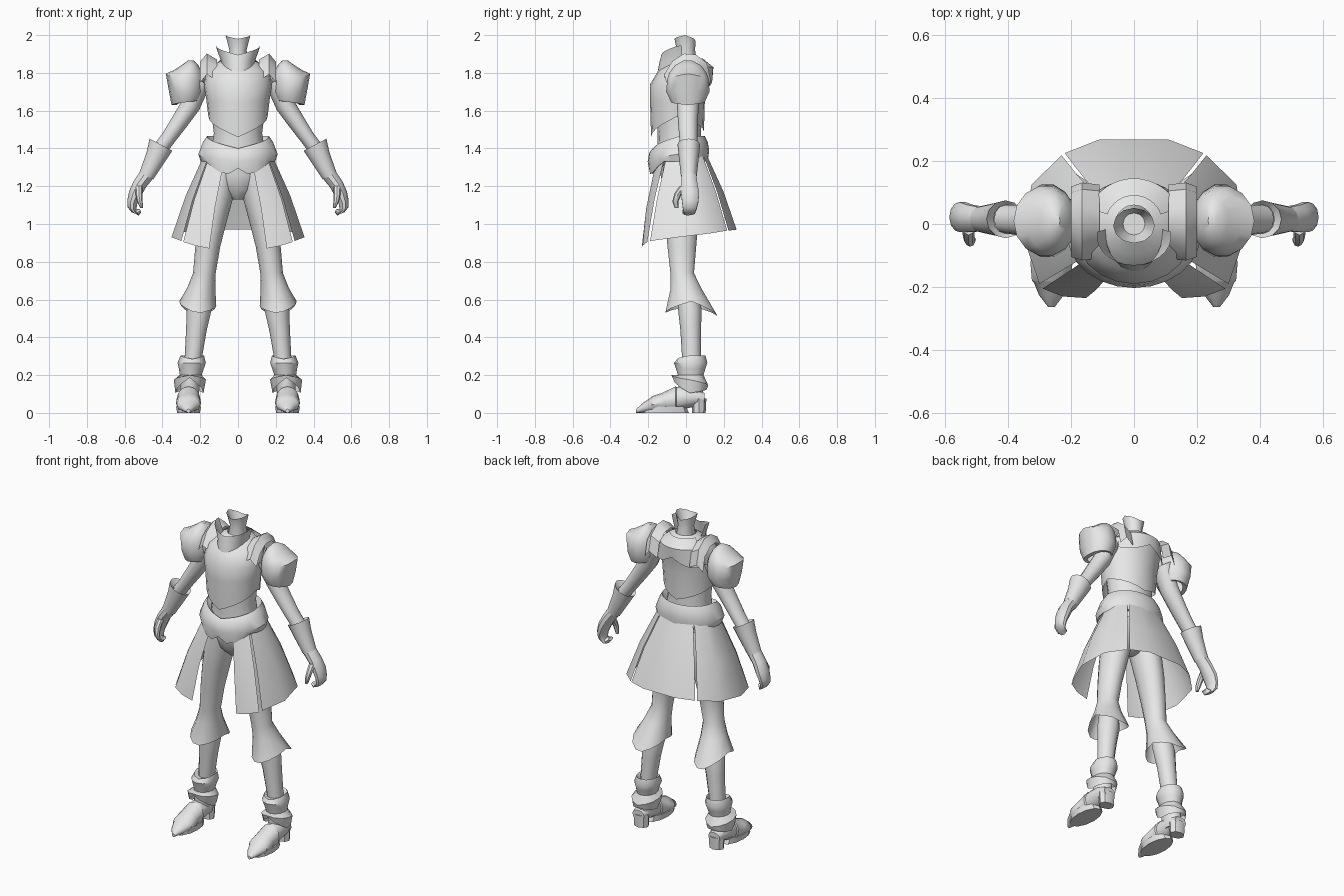
import bpy, bmesh, math
from mathutils import Vector

steel = bpy.data.materials.new("light_grey")
steel.diffuse_color = (0.8, 0.8, 0.8, 1)
X, Y, Z = Vector((1, 0, 0)), Vector((0, 1, 0)), Vector((0, 0, 1))


def finish(name, bm, mirror, angle=38):
    bmesh.ops.recalc_face_normals(bm, faces=bm.faces)
    me = bpy.data.meshes.new(name)
    bm.to_mesh(me)
    bm.free()
    me.materials.append(steel)
    ob = bpy.data.objects.new(name, me)
    bpy.context.collection.objects.link(ob)
    bpy.ops.object.select_all(action='DESELECT')
    ob.select_set(True)
    bpy.context.view_layer.objects.active = ob
    bpy.ops.object.shade_smooth_by_angle(angle=math.radians(angle))
    if mirror:
        m = ob.modifiers.new("mirror", 'MIRROR')
        m.use_mirror_merge = False
    return ob


def lift(off, a):
    """Rim offset at angle a; a tuple gives right, back, left, front peaks."""
    if callable(off):
        return off(math.degrees(a) % 360 - 270)
    total = 0
    for k, o in enumerate(off):
        d = abs((a - k * math.pi / 2 + math.pi) % (2 * math.pi) - math.pi)
        total += o * max(0, 1 - d / (math.pi / 2))
    return total


def loft(name, rings, n=12, u=X, v=Y, arc=None, caps=(0, 0), mirror=False, tilt=0, angle=38):
    """Skin elliptical rings: (x, y, z, radius u, radius v, optional rim offset)."""
    if tilt:
        t = math.radians(tilt)
        u = Vector((math.cos(t), 0, math.sin(t)))
    w = u.cross(v)
    bm = bmesh.new()
    rows = []
    for r in rings:
        off = r[5] if len(r) > 5 else (0, 0, 0, 0)
        row = []
        for i in range(n + 1 if arc else n):
            a = math.radians(arc[0] + (arc[1] - arc[0]) * i / n) if arc else 2 * math.pi * i / n
            row.append(bm.verts.new(Vector(r[:3]) + u * r[3] * math.cos(a)
                                    + v * r[4] * math.sin(a) + w * lift(off, a)))
        rows.append(row)
    for p, q in zip(rows, rows[1:]):
        for i in range(n):
            j = i + 1 if arc else (i + 1) % n
            bm.faces.new((p[i], p[j], q[j], q[i]))
    for flag, row in zip(caps, (rows[0], rows[-1])):
        if flag:
            bm.faces.new(row)
    return finish(name, bm, mirror, angle)


def sheet(name, rows, mirror=True):
    """Surface through rows of points."""
    bm = bmesh.new()
    vs = [[bm.verts.new(p) for p in row] for row in rows]
    for p, q in zip(vs, vs[1:]):
        for i in range(len(p) - 1):
            bm.faces.new((p[i], p[i + 1], q[i + 1], q[i]))
    return finish(name, bm, mirror)


# Neck with open cupped collar
loft("neck", [(0, 0, 1.83, .06, .065), (0, 0, 1.92, .045, .048),
              (0, -.005, 2.0, .066, .056, (0, -.03, 0, -.02)),
              (0, 0, 1.92, .035, .035)], caps=(0, 1))
# Front gorget and zigzag back collar
loft("gorget", [(0, -.03, 1.80, .085, .125, (0, 0, 0, -.02)), (0, -.035, 1.86, .09, .105),
                (0, -.04, 1.945, .118, .09, (0, 0, 0, -.05))], arc=(170, 370), n=14)
loft("back_collar", [(0, .0, 1.875, .09, .09), (0, .0, 1.83, .15, .145),
                     (0, 0, 1.77, .175, .14,
                      lambda d: -.05 * abs(math.sin(math.radians(d) * 2)))],
     arc=(20, 160), n=16)
# Breastplate and backplate
loft("breastplate", [(0, -.045, 1.57, .157, .14, (0, -.08, 0, -.11)),
                     (0, -.045, 1.66, .168, .145, (0, 0, 0, -.02)),
                     (0, -.04, 1.74, .18, .15), (0, -.01, 1.81, .165, .138),
                     (0, 0, 1.855, .11, .095), (0, 0, 1.88, .06, .06)], n=20)
loft("waist", [(0, -.035, 1.34, .15, .12), (0, -.035, 1.48, .128, .115),
               (0, -.04, 1.62, .145, .12)], n=16)
# Padded belt with two front lobes


def lobes(d):
    d = abs((d + 180) % 360 - 180)
    return -.075 * max(0, 1 - abs(d - 20) / 38)


loft("belt", [(0, -.035, 1.42, .135, .12, (0, 0, 0, -.03)),
              (0, -.035, 1.465, .165, .135, (0, 0, 0, -.065)),
              (0, -.04, 1.435, .185, .155, (0, 0, 0, -.06)),
              (0, -.04, 1.37, .21, .163, (0, .02, 0, -.04)),
              (0, -.04, 1.33, .197, .155, lobes),
              (0, -.035, 1.34, .15, .115, lobes)], n=24)
loft("pelvis", [(0, -.025, 1.38, .14, .11), (0, -.025, 1.26, .145, .11),
                (0, -.025, 1.18, .10, .09), (0, -.02, 1.13, .03, .05)], caps=(0, 1))


# Skirt panels, bowed outward halfway down
def panel(name, top, hem, mirror=True):
    mid = []
    for a, b in zip(top, hem):
        m = (Vector(a) + Vector(b)) / 2
        mid.append(m + Vector((m.x, m.y, 0)).normalized() * .012)
    sheet(name, [top, mid, hem], mirror)


panel("skirt_front", [(.08, -.165, 1.30), (.115, -.145, 1.33), (.155, -.115, 1.35)],
      [(.152, -.235, .87), (.225, -.23, .885), (.29, -.205, .905)])
panel("skirt_side", [(.158, -.105, 1.35), (.178, -.03, 1.37), (.165, .04, 1.37), (.118, .085, 1.37)],
      [(.30, -.19, .91), (.352, -.04, .93), (.325, .125, .95), (.23, .218, .965)])
panel("skirt_back", [(-.112, .09, 1.37), (-.05, .108, 1.37), (.05, .108, 1.37), (.112, .09, 1.37)],
      [(-.22, .225, .965), (-.11, .268, .97), (.11, .268, .97), (.22, .225, .965)], False)

# Shoulder armour
loft("pauldron", [(.265, .01, 1.65, .06, .075, (-.02, 0, 0, 0)),
                  (.275, .01, 1.645, .077, .09, (-.015, 0, .015, 0)),
                  (.275, .01, 1.70, .09, .118),
                  (.28, .01, 1.765, .102, .112, (.03, 0, 0, 0)),
                  (.265, .01, 1.80, .075, .10, (.015, 0, 0, 0)),
                  (.255, .01, 1.84, .045, .07), (.25, .01, 1.865, .015, .025)],
     n=14, caps=(0, 1), mirror=True)
strap = [(-.11, 1.78), (-.07, 1.85), (-.01, 1.89), (.05, 1.885), (.105, 1.84), (.125, 1.75)]
sheet("shoulder_strap", [[(x, y * k, z + dz) for y, z in strap]
                         for x, k, dz in ((.11, 1, -.02), (.165, 1.05, .012), (.20, .95, -.03))])

# Arms, flared forearm cuffs, hands
loft("upper_arm", [(.20, .01, 1.76, .06, .07), (.25, .01, 1.63, .052, .058),
                   (.31, .01, 1.54, .046, .052), (.365, .012, 1.46, .04, .048),
                   (.41, .015, 1.40, .04, .045)], mirror=True, tilt=32)
loft("forearm_cuff", [(.41, .015, 1.40, .04, .045),
                      (.408, .015, 1.42, .068, .06), (.435, .015, 1.355, .055, .053),
                      (.485, .015, 1.255, .041, .042)], mirror=True, tilt=28)
loft("hand", [(.483, .015, 1.26, .04, .041), (.52, .018, 1.21, .037, .045),
              (.545, .022, 1.16, .034, .05), (.56, .022, 1.115, .028, .045),
              (.562, .02, 1.08, .025, .038), (.545, .018, 1.055, .02, .03)],
     n=10, mirror=True, tilt=22, caps=(0, 1))
loft("fingertips", [(.553, .015, 1.075, .025, .034), (.535, .01, 1.06, .018, .03),
                    (.517, .005, 1.072, .01, .022)], n=8, mirror=True, tilt=60, caps=(1, 1))
loft("thumb", [(.525, -.01, 1.20, .02, .025), (.525, -.042, 1.16, .018, .02),
               (.52, -.056, 1.12, .015, .016), (.51, -.05, 1.085, .008, .01)],
     n=8, mirror=True, caps=(1, 1))

# Legs with trousers flared below the knee
loft("trouser_leg", [(.075, -.025, 1.30, .075, .10), (.105, -.025, 1.16, .085, .10),
                     (.135, -.022, 1.02, .077, .09), (.16, -.022, .88, .066, .078),
                     (.178, -.02, .74, .06, .064), (.195, .0, .66, .075, .083),
                     (.213, .028, .58, .098, .14, (.01, -.075, -.015, -.055))],
     n=14, mirror=True)
loft("shin", [(.185, .0, .70, .05, .055), (.205, .02, .55, .066, .062),
              (.22, .025, .44, .055, .055), (.238, .03, .28, .045, .05)], mirror=True)

# Boots: rolled cuff, ankle guard, banded foot, heel
loft("boot_cuff", [(.238, .03, .285, .045, .05), (.242, .028, .305, .062, .075, (0, 0, 0, -.02)),
                   (.245, .025, .265, .075, .088), (.247, .025, .235, .066, .078),
                   (.25, .025, .20, .058, .068), (.255, .02, .165, .085, .098, (.01, -.02, .01, .035)),
                   (.257, .02, .125, .074, .09, (-.02, 0, -.02, .06))], mirror=True)
loft("ankle", [(.25, .025, .22, .05, .06), (.255, .025, .12, .05, .065),
               (.258, .035, .05, .045, .055)], mirror=True, caps=(0, 1))
foot = [(.098, .075, .04, .03), (.04, .082, .054, .05), (-.03, .078, .057, .062),
        (-.05, .074, .056, .062), (-.055, .072, .063, .068), (-.115, .056, .064, .055),
        (-.12, .054, .067, .054), (-.18, .044, .062, .044), (-.185, .042, .056, .04),
        (-.225, .028, .04, .027), (-.264, .01, .01, .01)]
loft("foot", [(.262, y, z, a, b) for y, z, a, b in foot], u=X, v=Z, caps=(1, 1), mirror=True)
loft("heel", [(.26, .068, .075, .05, .04), (.26, .068, 0, .046, .036)],
     n=8, caps=(1, 1), mirror=True)
# Flat sole under the front of the foot
loft("sole", [(.262, -.11, .035, .066, .11), (.262, -.11, 0, .06, .125)],
     n=12, caps=(1, 1), mirror=True)
